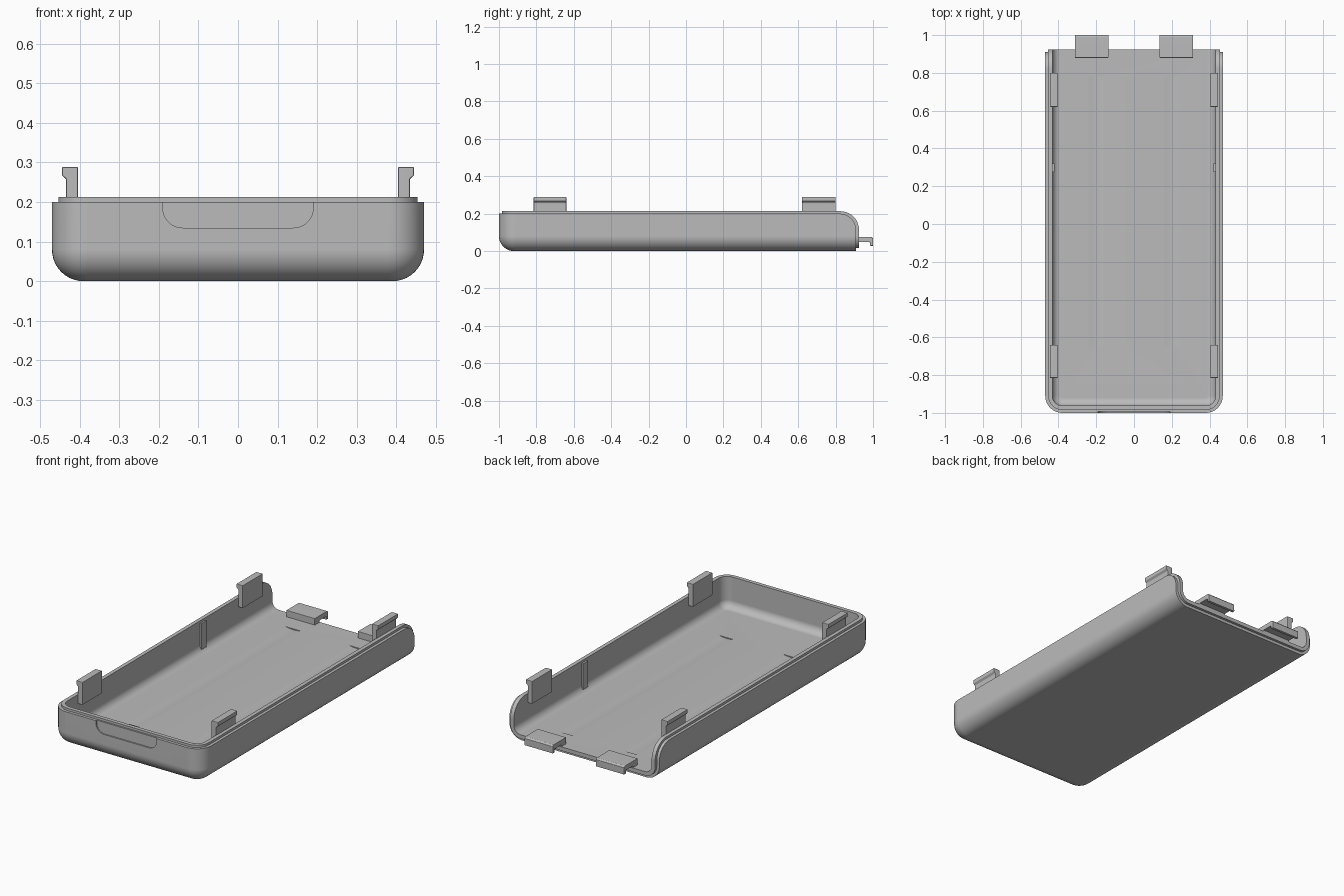
import bpy
import bmesh
from math import sin, cos, pi, radians

if "Cube" in bpy.data.objects:
    bpy.data.objects.remove(bpy.data.objects["Cube"])

grey = bpy.data.materials.new("plain grey")
grey.use_nodes = True
colour = (0.5, 0.5, 0.5, 1)
grey.diffuse_color = colour
grey.node_tree.nodes["Principled BSDF"].inputs["Base Color"].default_value = colour

HALF_W, FRONT, FAR = 0.47, -1.0, 1.3
CORNER, FILLET, STEPS = 0.09, 0.08, 10
WALL, LIP = 0.038, 0.016


def finish(name, bm):
    bmesh.ops.recalc_face_normals(bm, faces=bm.faces[:])
    mesh = bpy.data.meshes.new(name)
    bm.to_mesh(mesh)
    bm.free()
    mesh.materials.append(grey)
    ob = bpy.data.objects.new(name, mesh)
    bpy.context.collection.objects.link(ob)
    return ob


def select(ob):
    bpy.ops.object.select_all(action='DESELECT')
    ob.select_set(True)
    bpy.context.view_layer.objects.active = ob


def boolean(ob, other, operation):
    mod = ob.modifiers.new("boolean", 'BOOLEAN')
    mod.operation, mod.object, mod.solver = operation, other, 'EXACT'
    select(ob)
    bpy.ops.object.modifier_apply(modifier=mod.name)
    bpy.data.objects.remove(other)


def smooth(ob):
    select(ob)
    bpy.ops.object.shade_smooth_by_angle(angle=radians(25))
    mod = ob.modifiers.new("weighted normals", 'WEIGHTED_NORMAL')
    mod.keep_sharp = True


def arc(cx, cy, r, start, end):
    """Points on an arc, angles in quarter turns."""
    return [(cx + r * cos(a * pi / 2), cy + r * sin(a * pi / 2))
            for a in (start + (end - start) * i / STEPS for i in range(STEPS + 1))]


def tub(name, inset, top):
    """Solid block with rounded corners and a rounded bottom edge."""
    bm = bmesh.new()
    rings = []
    fillet = FILLET - inset
    levels = [(inset + fillet * (1 - sin(t)), inset + fillet * (1 - cos(t)))
              for t in (i * pi / 2 / STEPS for i in range(STEPS + 1))]
    for d, z in levels + [(inset, top)]:
        w, f, r = HALF_W - d, FRONT + d, CORNER - d
        outline = arc(-w + r, f + r, r, 2, 3) + arc(w - r, f + r, r, 3, 4)
        outline += [(w, FAR), (-w, FAR)]
        rings.append([bm.verts.new((x, y, z)) for x, y in outline])
    n = len(rings[0])
    for a, b in zip(rings, rings[1:]):
        for i in range(n):
            j = (i + 1) % n
            bm.faces.new((a[i], a[j], b[j], b[i]))
    bm.faces.new(rings[0])
    bm.faces.new(rings[-1])
    return finish(name, bm)


def prism(name, outline, start, end, axis, bevel=0):
    """Extrude an outline along x (outline in y, z) or y (outline in x, z)."""
    bm = bmesh.new()
    place = (lambda a, b, s: (s, a, b)) if axis == 'x' else (lambda a, b, s: (a, s, b))
    base = bm.faces.new([bm.verts.new(place(a, b, start)) for a, b in outline])
    bm.normal_update()
    new = bmesh.ops.extrude_face_region(bm, geom=[base])["geom"]
    offset = place(0, 0, end - start)
    bmesh.ops.translate(bm, vec=offset, verts=[v for v in new if isinstance(v, bmesh.types.BMVert)])
    bmesh.ops.recalc_face_normals(bm, faces=bm.faces[:])
    if bevel:
        bmesh.ops.bevel(bm, geom=bm.edges[:], offset=bevel, segments=2,
                        profile=0.5, affect='EDGES')
    return finish(name, bm)


def box(name, x0, x1, y0, y1, z0, z1):
    return prism(name, [(x0, z0), (x1, z0), (x1, z1), (x0, z1)], y0, y1, 'y')


def shell(name, inset, back, top, radius):
    """Layer of the tray, trimmed to an open back with rounded wall ends."""
    ob = tub(name, inset, 0.4)
    side = [(-1.2, -0.1), (back, -0.1)] + arc(back - radius, top - radius, radius, 0, 1)
    side.append((-1.2, top))
    boolean(ob, prism("trim", side, -0.8, 0.8, 'x'), 'INTERSECT')
    return ob


# Tray: outer skin plus a thinner inner layer that stands proud as the lip
tray = shell("tray", 0, 0.91, 0.2, 0.09)

# Shallow thumb recess at the front
r = 0.05
thumb = arc(-0.19 + r, 0.135 + r, r, 2, 3) + arc(0.19 - r, 0.135 + r, r, 3, 4)
thumb += [(0.19, 0.25), (-0.19, 0.25)]
boolean(tray, prism("recess", thumb, -1.1, FRONT + 0.007, 'y'), 'DIFFERENCE')
boolean(tray, shell("lip", LIP, 0.925, 0.213, 0.1), 'UNION')
boolean(tray, tub("cavity", WALL, 0.6), 'DIFFERENCE')

# Two long shallow cradles in the floor
for x in (-0.2, 0.2):
    groove = [p for k in range(4) for p in arc(x, WALL + 0.194, 0.2, k, k + 1)[:-1]]
    boolean(tray, prism("groove", groove, -0.65, 0.78, 'y'), 'DIFFERENCE')
smooth(tray)

# Side parts, mirrored left and right
for side, label in ((1, "left"), (-1, "right")):
    clip = [(0.404, 0.16), (0.434, 0.16), (0.434, 0.258), (0.445, 0.267),
            (0.445, 0.289), (0.404, 0.289)]
    for y0, y1, place in ((-0.815, -0.64, "front"), (0.62, 0.8, "back")):
        smooth(prism(f"{place}_{label}_clip", [(side * x, z) for x, z in clip],
                     y0, y1, 'y', 0.004))
    # Thin upright rib on the wall
    box(f"{label}_rib", side * 0.422, side * 0.436, 0.275, 0.32, 0.045, 0.2)
    # Hooked tab reaching past the open back
    tab = [(0.88, 0.03), (0.922, 0.03), (0.922, 0.047), (0.984, 0.047),
           (0.984, 0.028), (1.0, 0.028), (1.0, 0.067), (0.992, 0.075), (0.88, 0.075)]
    smooth(prism(f"{label}_back_tab", tab, side * 0.135, side * 0.313, 'x', 0.002))
